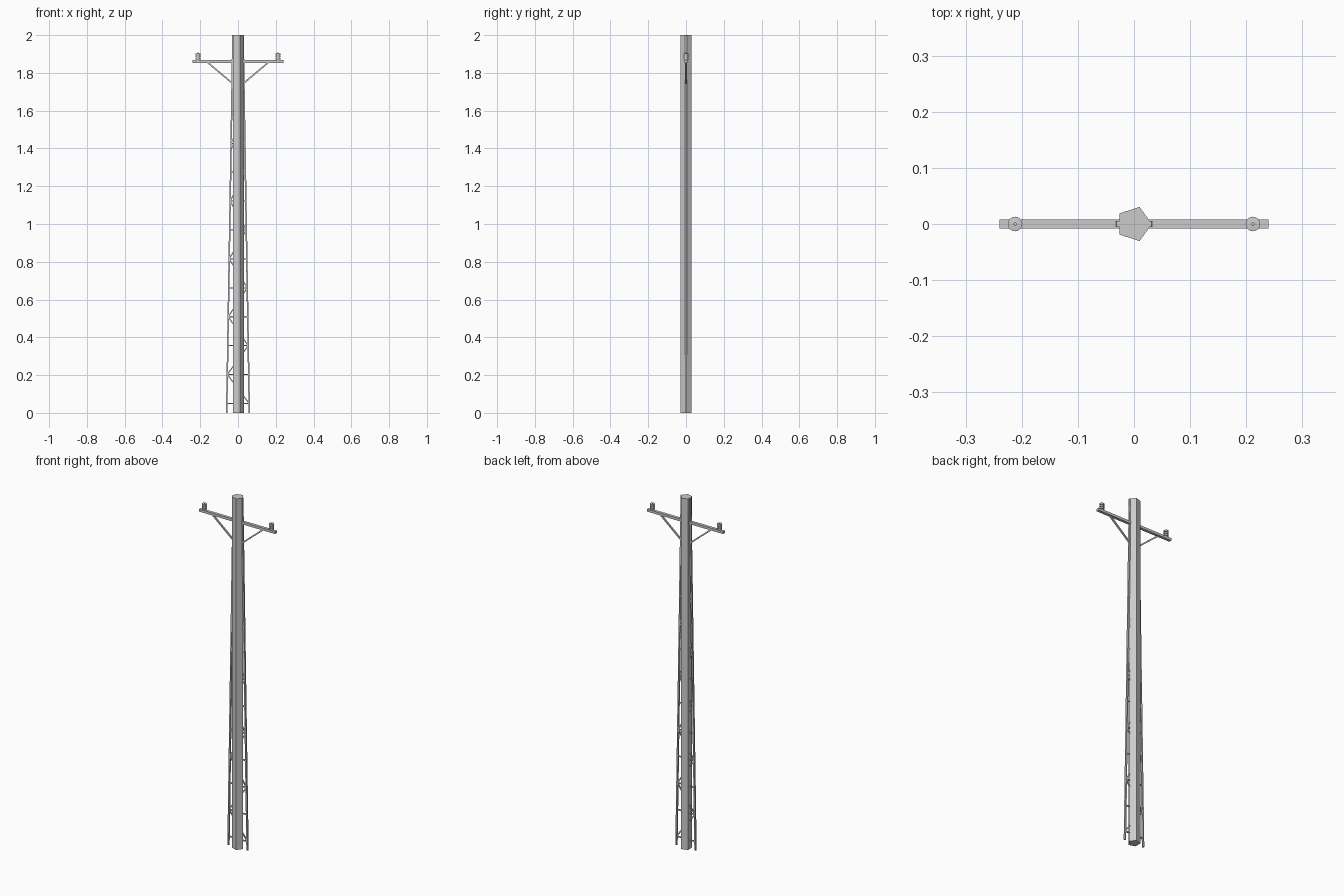
import bpy, bmesh, math
from mathutils import Vector

if "Cube" in bpy.data.objects:
    bpy.data.objects.remove(bpy.data.objects["Cube"])


def finish(bm, name):
    bmesh.ops.recalc_face_normals(bm, faces=bm.faces)
    mesh = bpy.data.meshes.new(name)
    bm.to_mesh(mesh)
    bm.free()
    ob = bpy.data.objects.new(name, mesh)
    bpy.context.collection.objects.link(ob)
    return ob


def add_beam(bm, a, b, width, depth):
    """Square bar between two points of the XZ plane; depth runs along y."""
    a, b = Vector((a[0], 0, a[1])), Vector((b[0], 0, b[1]))
    d = (b - a).normalized()
    side = Vector((0, 1, 0)).cross(d) * width / 2
    out = Vector((0, depth / 2, 0))
    rings = [[bm.verts.new(p + s * side + t * out)
              for s, t in ((-1, -1), (1, -1), (1, 1), (-1, 1))] for p in (a, b)]
    for i in range(4):
        j = (i + 1) % 4
        bm.faces.new((rings[0][i], rings[0][j], rings[1][j], rings[1][i]))
    bm.faces.new(rings[0])
    bm.faces.new(rings[1])


def beams(name, segments, width, depth):
    bm = bmesh.new()
    for a, b in segments:
        add_beam(bm, a, b, width, depth)
    return finish(bm, name)


def lathe(name, profile, x, sides):
    bm = bmesh.new()
    rings = [[bm.verts.new((x + r * math.cos(2 * math.pi * i / sides),
                            r * math.sin(2 * math.pi * i / sides), z))
              for i in range(sides)] for r, z in profile]
    for lo, hi in zip(rings, rings[1:]):
        for i in range(sides):
            j = (i + 1) % sides
            bm.faces.new((lo[i], lo[j], hi[j], hi[i]))
    bm.faces.new(rings[0])
    bm.faces.new(rings[-1])
    return finish(bm, name)


# Five-sided pole, one corner facing +x
lathe("pole", [(0.032, 0), (0.032, 2)], 0, 5)


# Tapering side rails
def rail_x(z):
    return 0.06 - 0.0165 * z


beams("side_rails", [((s * rail_x(0), 0), (s * rail_x(2), 2)) for s in (-1, 1)],
      0.008, 0.01)

# Horizontal rungs and zigzag lacing between the rails
levels = [0.05 + 0.153 * i for i in range(13)]
beams("rungs", [((-rail_x(z), z), (rail_x(z), z)) for z in levels], 0.006, 0.006)
lacing = []
for i, (lo, hi) in enumerate(zip(levels, levels[1:])):
    s = 1 if i % 2 == 0 else -1
    lacing.append(((s * rail_x(lo), lo), (-s * rail_x(hi), hi)))
beams("lacing", lacing, 0.006, 0.006)

# Cross arm with its diagonal braces
beams("cross_arm", [((-0.24, 1.86), (0.24, 1.86))], 0.014, 0.016)
beams("arm_braces", [((s * 0.02, 1.737), (s * 0.163, 1.857)) for s in (-1, 1)],
      0.008, 0.008)

# Ribbed insulators on the arm ends
profile = [(0.006, 1.862), (0.006, 1.872)]
for i in range(3):
    z = 1.872 + 0.012 * i
    profile += [(0.013, z), (0.013, z + 0.007), (0.008, z + 0.008), (0.008, z + 0.012)]
profile[-2:] = [(0.003, 1.904), (0.003, 1.908)]
for side, x in (("left", -0.212), ("right", 0.212)):
    ob = lathe("insulator_" + side, profile, x, 16)
    for p in ob.data.polygons:
        p.use_smooth = False
